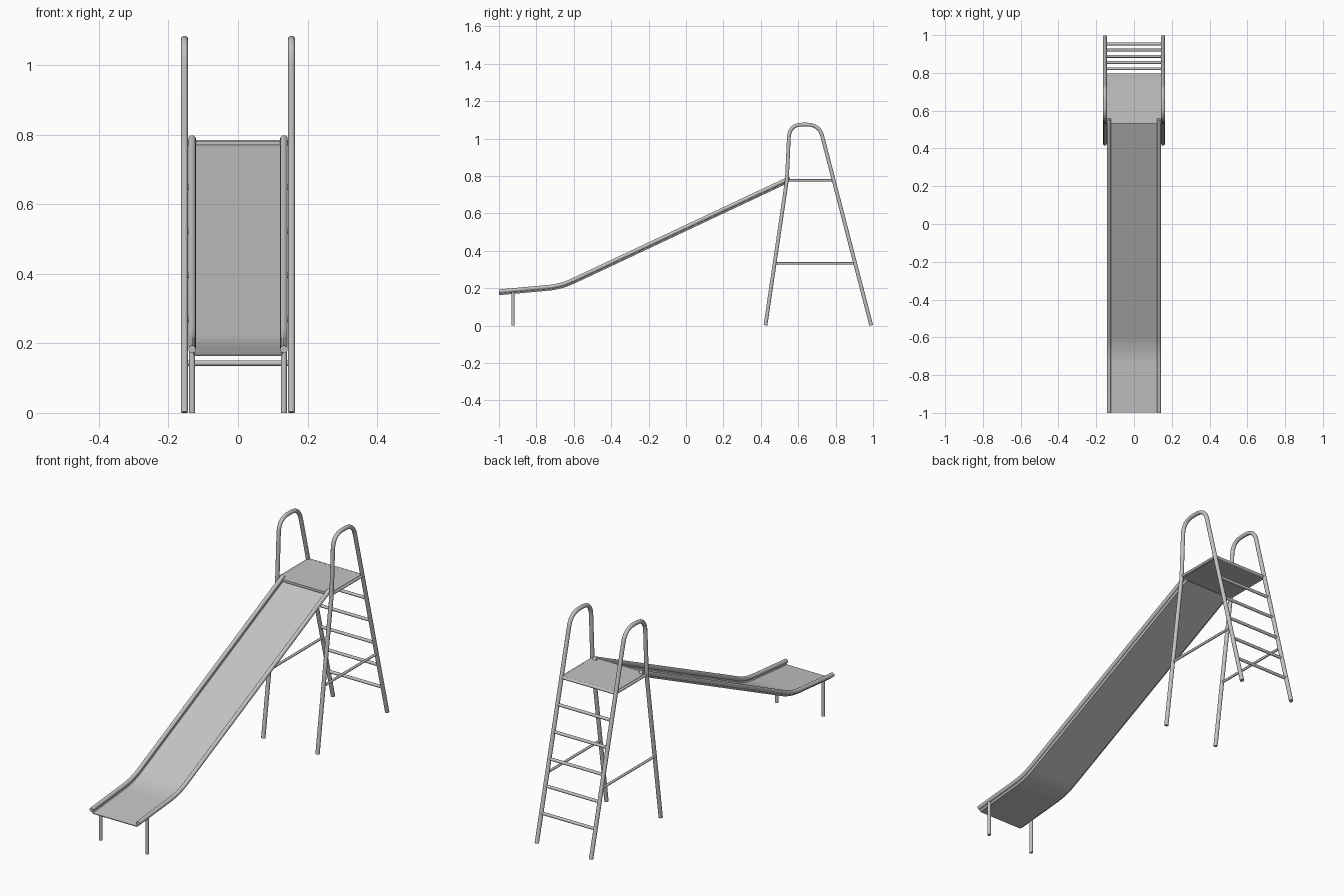
import bpy, bmesh
from math import sin, cos, tau
from mathutils import Vector

cube = bpy.data.objects.get("Cube")
if cube:
    bpy.data.objects.remove(cube, do_unlink=True)

metal = bpy.data.materials.new("grey metal")
metal.use_nodes = True
GREY = (0.55, 0.55, 0.55, 1)
metal.diffuse_color = GREY
metal.node_tree.nodes["Principled BSDF"].inputs["Base Color"].default_value = GREY


def finish(name, bm, smooth=False):
    bmesh.ops.recalc_face_normals(bm, faces=bm.faces)
    mesh = bpy.data.meshes.new(name)
    bm.to_mesh(mesh)
    bm.free()
    mesh.materials.append(metal)
    obj = bpy.data.objects.new(name, mesh)
    bpy.context.collection.objects.link(obj)
    if smooth:
        bpy.ops.object.select_all(action="DESELECT")
        obj.select_set(True)
        bpy.context.view_layer.objects.active = obj
        bpy.ops.object.shade_smooth_by_angle(angle=0.7)


def rounded(points, trims, steps=10):
    """Path in the y-z plane whose inner corners are rounded off."""
    pts = [Vector((0, y, z)) for y, z in points]
    path = [pts[0]]
    for before, corner, after, trim in zip(pts, pts[1:], pts[2:], trims):
        a = corner + (before - corner).normalized() * trim
        b = corner + (after - corner).normalized() * trim
        for i in range(steps + 1):
            t = i / steps
            path.append(a.lerp(corner, t).lerp(corner.lerp(b, t), t))
    return path + [pts[-1]]


def tangents(path):
    last = len(path) - 1
    return [(path[min(i + 1, last)] - path[max(i - 1, 0)]).normalized()
            for i in range(len(path))]


def sweep(name, path, section, smooth):
    """Closed section of (side, up) offsets swept along a path and capped."""
    bm = bmesh.new()
    rings = []
    for p, t in zip(path, tangents(path)):
        u = Vector((0, 0, 1)) if abs(t.x) > 0.9 else Vector((1, 0, 0))
        v = u.cross(t)
        rings.append([bm.verts.new(p + u * a + v * b) for a, b in section])
    count = len(section)
    for a, b in zip(rings, rings[1:]):
        for k in range(count):
            n = (k + 1) % count
            bm.faces.new((a[k], a[n], b[n], b[k]))
    bm.faces.new(rings[0])
    bm.faces.new(rings[-1])
    finish(name, bm, smooth)


def tube(name, path, radius, x=0, sides=14):
    circle = [(radius * cos(tau * k / sides), radius * sin(tau * k / sides))
              for k in range(sides)]
    sweep(name, [Vector(p) + Vector((x, 0, 0)) for p in path], circle, True)


FRAME_X, RAIL_X, DECK = 0.154, 0.132, 0.777


def front_leg_y(z):
    return 0.425 + 0.147 * z


def rear_leg_y(z):
    return 0.99 - 0.258 * z


frame = rounded([(front_leg_y(0), 0.002), (front_leg_y(DECK), DECK), (0.553, 1.075),
                 (rear_leg_y(1.075), 1.075), (rear_leg_y(0), 0.002)], (0.02, 0.07, 0.065))
rail = rounded([(-1, 0.183), (-0.67, 0.213), (0.555, 0.789)], (0.07,))

# Mirrored side parts
for side, x in (("right", -1), ("left", 1)):
    fx = FRAME_X * x
    tube(f"{side}_frame_hoop", frame, 0.0102, fx)
    for label, z in (("side_brace", 0.333), ("platform_side_bar", DECK)):
        tube(f"{side}_{label}", [(0, front_leg_y(z), z), (0, rear_leg_y(z), z)], 0.0065, fx)
    tube(f"{side}_slide_rail", rail, 0.0108, RAIL_X * x)
    tube(f"{side}_slide_leg", [(0, -0.925, 0), (0, -0.925, 0.18)], 0.0088, RAIL_X * x)

# Ladder rungs, the last one under the rear edge of the platform
for i in range(6):
    z = 0.143 + i * (DECK - 0.143) / 5
    y = rear_leg_y(z)
    tube(f"rung_{i + 1}", [(-FRAME_X, y, z), (FRAME_X, y, z)], 0.0078)

# Platform
bm = bmesh.new()
bmesh.ops.create_cube(bm, size=1)
for v in bm.verts:
    v.co.x *= 2 * FRAME_X - 0.01
    v.co.y = rear_leg_y(DECK) if v.co.y > 0 else 0.533
    v.co.z = DECK + 0.006 * (1 if v.co.z > 0 else -1)
finish("platform", bm)

# Shallow chute hanging between the rails, ending at the platform
upper = [(-RAIL_X, -0.004), (-0.125, -0.016), (0.125, -0.016), (RAIL_X, -0.004)]
lower = [(sx, drop - 0.004) for sx, drop in reversed(upper)]
bed = rail[:-1] + [rail[-2].lerp(rail[-1], 0.985)]
sweep("slide_bed", bed, upper + lower, False)
